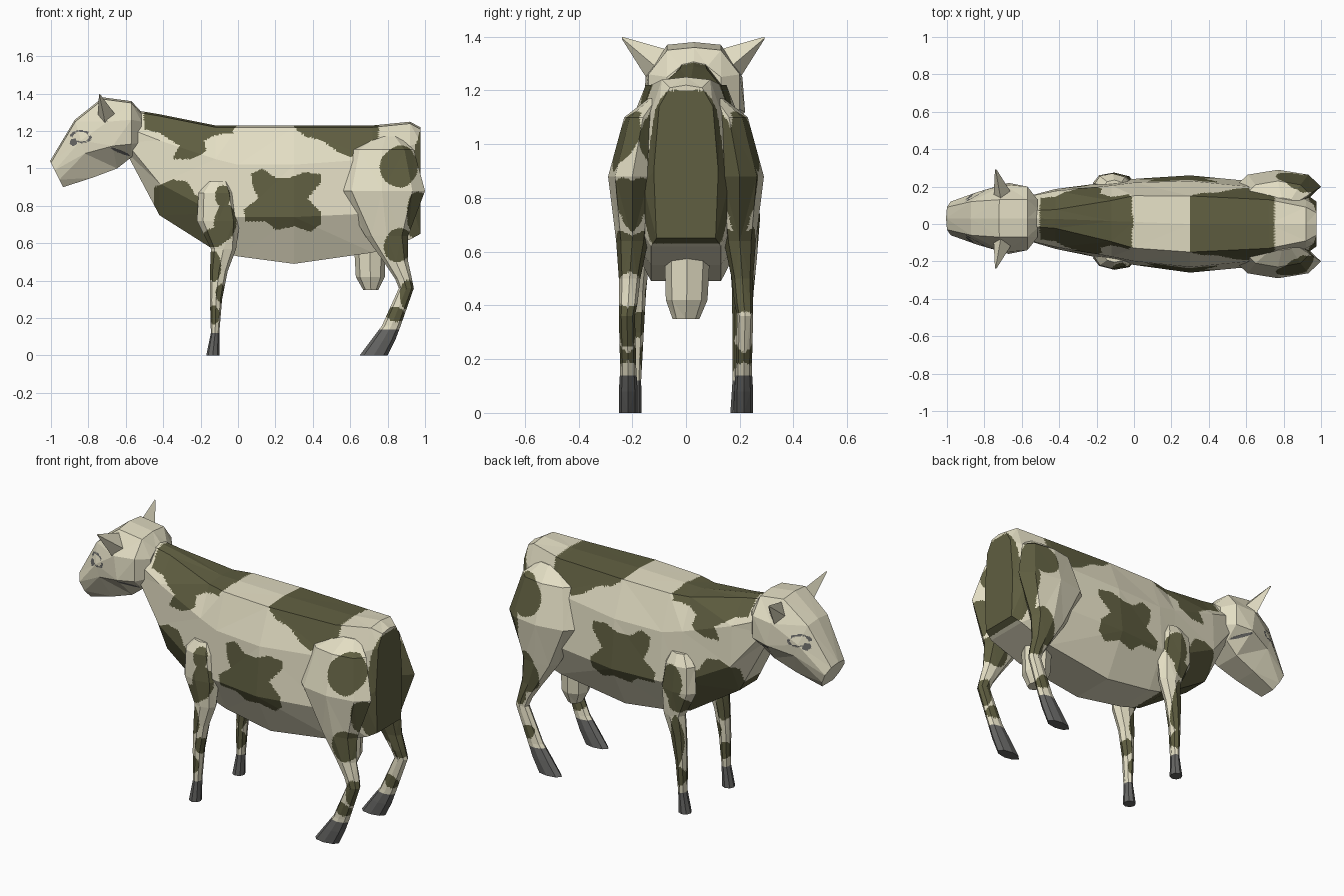
import bpy, bmesh, math


def make_mat(name, col):
    m = bpy.data.materials.new(name)
    m.diffuse_color = (*col, 1)
    return m


MATS = [make_mat("cream", (0.77, 0.73, 0.55)),
        make_mat("dark_olive", (0.115, 0.112, 0.052)),
        make_mat("hoof_grey", (0.13, 0.13, 0.125))]


def bend(x):
    # the front half leans slightly towards +y
    return 0.03 * min(1, max(0, (0.3 - x) / 0.8))


def in_blobs(p, blobs):
    wob = 1 + 0.12 * math.sin(31 * p.x + 2) * math.sin(27 * p.z)
    return any(((p.x - a) / rx) ** 2 + ((p.z - b) / rz) ** 2 < wob
               for a, b, rx, rz in blobs)


def in_outline(p, pts):
    inside = False
    for (xa, za), (xb, zb) in zip(pts, pts[1:] + pts[:1]):
        if (za > p.z) != (zb > p.z) and p.x < xa + (p.z - za) * (xb - xa) / (zb - za):
            inside = not inside
    return inside


def loft(name, rings, paint, size):
    """Skin closed rings of points, cap the ends, split flat to a given size, colour by rule."""
    bm = bmesh.new()
    vr = [[bm.verts.new(p) for p in r] for r in rings]
    n = len(vr[0])
    for a, b in zip(vr, vr[1:]):
        for i in range(n):
            j = (i + 1) % n
            bm.faces.new((a[i], a[j], b[j], b[i]))
    bm.faces.new(vr[0])
    bm.faces.new(vr[-1])
    bmesh.ops.recalc_face_normals(bm, faces=bm.faces)
    bmesh.ops.triangulate(bm, faces=bm.faces)
    for step in range(8):
        limit = max(size, size * 2 ** (4 - step))
        longest = [e for e in bm.edges if e.calc_length() > limit]
        if longest:
            bmesh.ops.subdivide_edges(bm, edges=longest, cuts=1, use_grid_fill=True)
            bmesh.ops.triangulate(bm, faces=bm.faces)
    for f in bm.faces:
        f.material_index = paint(f.calc_center_median())
    me = bpy.data.meshes.new(name)
    bm.to_mesh(me)
    bm.free()
    for m in MATS:
        me.materials.append(m)
    ob = bpy.data.objects.new(name, me)
    bpy.context.collection.objects.link(ob)
    return ob


def section(x, shear, pairs):
    """Eight-sided upright ring from four half-width / height pairs, plus a slight ridge."""
    half = list(zip(pairs[::2], pairs[1::2]))
    top = half[0][1]
    pts = [(0, top + .01)] + half + [(-w, z) for w, z in reversed(half)]
    return [(x + shear * (top - z), w + bend(x), z) for w, z in pts]


def limb(name, rows, side, paint, size, sides=8):
    """Limb from horizontal rings: z, x min, x max, y inner, y outer."""
    rings = []
    for z, xa, xb, yi, yo in rows:
        ring = []
        for k in range(sides):
            t = 2 * math.pi * k / sides
            x = (xa + xb) / 2 + (xb - xa) / 2 * math.cos(t)
            y = (yi + yo) / 2 + (yo - yi) / 2 * math.sin(t)
            ring.append((x, side * y + bend(x) * min(1, z / 0.6), z))
        rings.append(ring)
    return loft(name, rings, paint, size)


def plain(p):
    return 0


# body and neck
BODY = [(-0.60, .04, 1.31, .11, 1.22, .11, 1.14, .06, 1.09),
        (-0.42, .05, 1.28, .15, 1.15, .16, .92, .08, .75),
        (-0.12, .11, 1.22, .19, 1.05, .21, .76, .11, .56),
        (0.00, .14, 1.22, .21, 1.02, .23, .74, .12, .53),
        (0.30, .15, 1.22, .23, 1.02, .26, .74, .13, .49),
        (0.72, .13, 1.22, .19, 1.05, .22, .76, .13, .55),
        (0.92, .09, 1.24, .13, 1.12, .16, .85, .13, .62),
        (0.975, .06, 1.21, .10, 1.14, .12, .90, .11, .65)]
# patch outlines: neck, chest, back, flank
PATCHES = [
    [(-.51, 1.4), (-.5, 1.21), (-.42, 1.19), (-.31, 1.12), (-.35, 1.05), (-.25, 1.05),
     (-.17, 1.09), (-.18, 1.15), (-.12, 1.18), (-.03, 1.19), (0, 1.24), (0, 1.4)],
    [(-.45, .9), (-.35, .94), (-.27, .93), (-.23, .86), (-.13, .8), (-.05, .6),
     (-.12, .5), (-.45, .7)],
    [(.3, 1.4), (.3, 1.22), (.36, 1.17), (.45, 1.15), (.53, 1.09), (.6, 1.06),
     (.7, 1.1), (.75, 1.16), (.76, 1.4)],
    [(.07, .97), (.13, 1.0), (.2, .95), (.28, .95), (.35, .98), (.44, .97), (.44, .92),
     (.37, .84), (.44, .77), (.44, .7), (.39, .66), (.3, .69), (.2, .67), (.15, .72),
     (.04, .72), (.03, .78), (.11, .84), (.08, .9)]]
RUMP = [(.99, .92, .06, .28), (.95, .76, .06, .13)]


def paint_body(p):
    return int(any(in_outline(p, o) for o in PATCHES) or in_blobs(p, RUMP))


loft("body", [section(r[0], 0, r[1:]) for r in BODY], paint_body, .016)

# head
HEAD = [(-1.0, .5, .06, 1.03, .09, .99, .08, .94, .05, .90),
        (-.87, .3, .09, 1.25, .14, 1.15, .14, 1.08, .07, .95),
        (-.72, .2, .10, 1.37, .18, 1.25, .19, 1.12, .08, 1.0),
        (-.57, 0, .10, 1.35, .17, 1.26, .17, 1.13, .09, 1.06),
        (-.515, 0, .05, 1.29, .10, 1.25, .10, 1.14, .05, 1.12)]


def paint_head(p):
    # broken grey eye ring and short cheek stroke
    eye = ((p.x + .84) / .06) ** 2 + ((p.z - 1.17) / .035) ** 2
    gap = math.sin(90 * p.x) * math.sin(110 * p.z) > .25
    nose = ((p.x + .88) / .02) ** 2 + ((p.z - 1.14) / .02) ** 2
    cheek = ((p.x + .63) / .05) ** 2 + ((p.z - 1.09 + .4 * (p.x + .63)) / .009) ** 2
    return 2 if (.5 < eye < 1 and not gap) or nose < 1 or cheek < 1 else 0


loft("head", [section(r[0], r[1], r[2:]) for r in HEAD], paint_head, .01)

# front leg
FRONT = [(0, -.17, -.10, .165, .235), (.12, -.145, -.10, .17, .23),
         (.30, -.15, -.085, .165, .235), (.45, -.15, -.055, .16, .24),
         (.57, -.145, -.01, .15, .25), (.72, -.22, .01, .14, .26),
         (.87, -.21, -.02, .14, .255), (.93, -.16, -.05, .15, .22)]
FRONT_SPOTS = {-1: [(-.07, .71, .06, .10), (-.13, .63, .06, .05), (-.08, .85, .04, .06),
                    (-.13, .48, .04, .08), (-.09, .33, .03, .05), (-.13, .22, .03, .05)],
               1: [(-.09, .77, .07, .10), (-.13, .65, .06, .05), (-.11, .42, .035, .16),
                   (-.12, .22, .03, .06)]}

# hind leg
HIND = [(0, .65, .80, .18, .25), (.08, .71, .84, .18, .25), (.16, .77, .87, .185, .245),
        (.36, .86, .94, .19, .25), (.41, .84, .93, .18, .25), (.50, .78, .91, .17, .25),
        (.64, .68, .91, .14, .26), (.88, .54, 1.0, .11, .29),
        (1.10, .60, .94, .09, .23), (1.17, .72, .86, .08, .14)]
HIND_SPOTS = {-1: [(.86, 1.01, .10, .11), (.86, .59, .08, .09), (.97, .76, .07, .12),
                   (.91, .32, .045, .08), (.84, .22, .05, .04)],
              1: [(.86, 1.01, .10, .11), (.86, .57, .08, .12), (.99, .78, .09, .32),
                  (.91, .44, .05, .07), (.85, .22, .04, .04)]}


def leg_paint(spots, hoof):
    return lambda p: 2 if p.z < hoof else int(in_blobs(p, spots))


for side, tag in ((1, "left"), (-1, "right")):
    limb("front_leg_" + tag, FRONT, side, leg_paint(FRONT_SPOTS[side], .12), .014)
    limb("hind_leg_" + tag, HIND, side, leg_paint(HIND_SPOTS[side], .14), .014)
    # ear: four-sided spike
    base = [(-.75, .13, 1.29), (-.71, .09, 1.35), (-.65, .13, 1.28), (-.71, .17, 1.24)]
    tip = [(-.74 + .08 * (x + .71), .265 + .004 * (y - .13), 1.395 + .08 * (z - 1.29))
           for x, y, z in base]
    loft("ear_" + tag, [[(x, .027 + side * y, z) for x, y, z in ring]
                        for ring in (base, tip)], plain, 1)

# udder
limb("udder", [(.35, .67, .75, -.05, .05), (.42, .63, .785, -.075, .08),
               (.60, .62, .79, -.08, .09)], 1, plain, 1)
